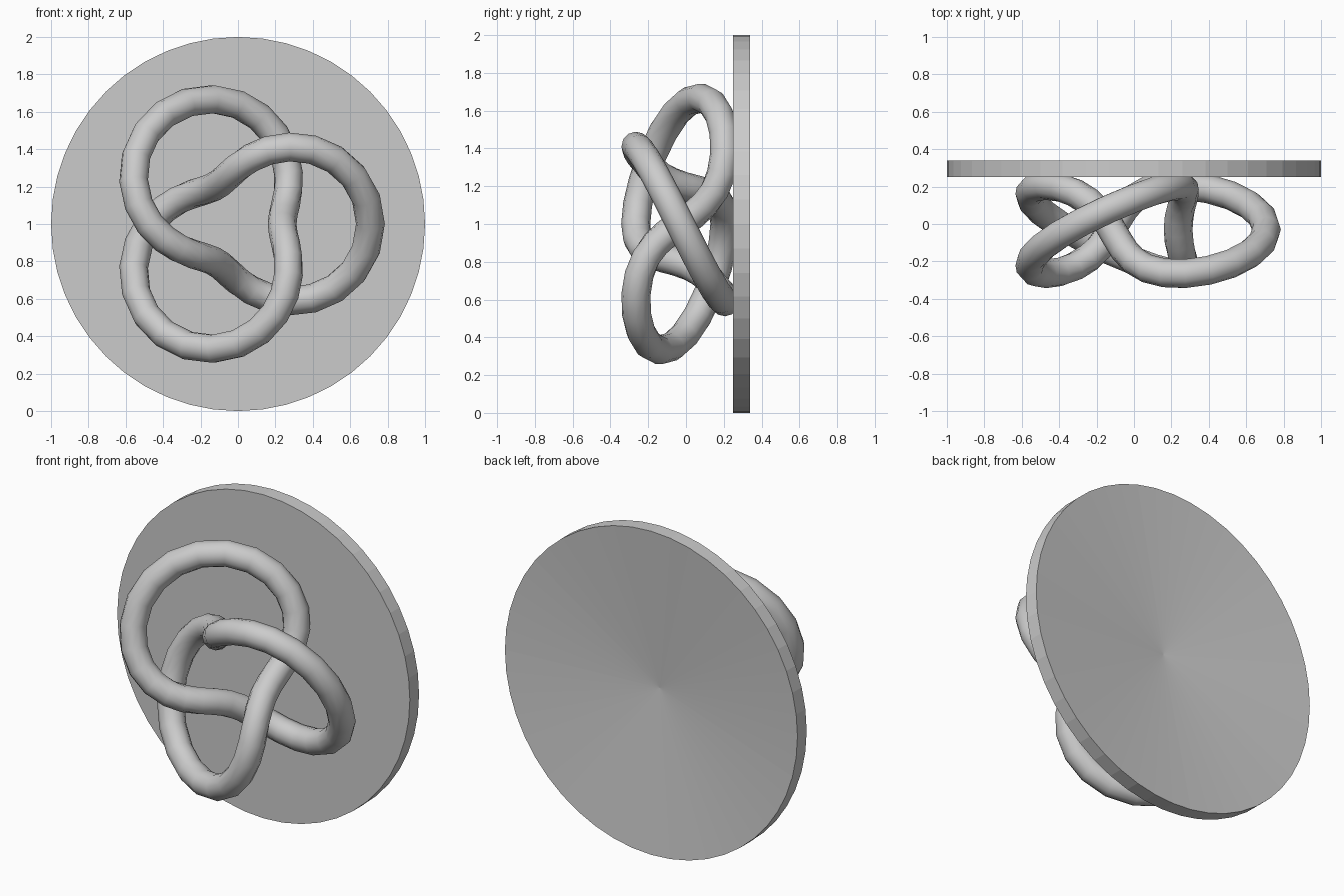
import bpy
import bmesh
from math import sin, cos, pi
from mathutils import Vector

cube = bpy.data.objects.get("Cube")
if cube:
    bpy.data.objects.remove(cube, do_unlink=True)

grey = bpy.data.materials.new("light_grey")
grey.use_nodes = True
colour = (0.6, 0.6, 0.6, 1)
grey.diffuse_color = colour
grey.node_tree.nodes["Principled BSDF"].inputs["Base Color"].default_value = colour


def finish(bm, name, smooth):
    bmesh.ops.recalc_face_normals(bm, faces=bm.faces)
    for face in bm.faces:
        face.smooth = smooth
    mesh = bpy.data.meshes.new(name)
    bm.to_mesh(mesh)
    bm.free()
    mesh.materials.append(grey)
    obj = bpy.data.objects.new(name, mesh)
    bpy.context.collection.objects.link(obj)
    return obj


# Trefoil knot: a round tube swept along a closed curve with three lobes
KNOT_RADIUS, TUBE_RADIUS = 0.472, 0.077
STEPS, SIDES = 64, 12
CENTRE = Vector((0, -0.03, 1))


def knot_point(u):
    r = KNOT_RADIUS * (2 + cos(1.5 * u)) / 2
    return Vector((r * cos(u), -KNOT_RADIUS * sin(1.5 * u) / 2, r * sin(u)))


bm = bmesh.new()
rings = []
for i in range(STEPS):
    u = 4 * pi * i / STEPS
    p, ahead = knot_point(u), knot_point(u + 0.01)
    tangent = ahead - p
    side = tangent.cross(p + ahead).normalized()
    out = side.cross(tangent).normalized()
    rings.append([bm.verts.new(CENTRE + p + TUBE_RADIUS * (
        cos(2 * pi * j / SIDES) * out + sin(2 * pi * j / SIDES) * side))
        for j in range(SIDES)])
for i in range(STEPS):
    a, b = rings[i], rings[(i + 1) % STEPS]
    for j in range(SIDES):
        k = (j + 1) % SIDES
        bm.faces.new((a[j], a[k], b[k], b[j]))
finish(bm, "trefoil_knot", True)

# Backing disc: flat front, faceted rim, back dished to a shallow cone
SEGMENTS, FRONT, BACK = 48, 0.25, 0.34
bm = bmesh.new()
front, back = [
    [bm.verts.new((cos(2 * pi * i / SEGMENTS), y, 1 + sin(2 * pi * i / SEGMENTS)))
     for i in range(SEGMENTS)] for y in (FRONT, BACK)]
dish = bm.verts.new((0, FRONT + 0.006, 1))
bm.faces.new(front)
for i in range(SEGMENTS):
    k = (i + 1) % SEGMENTS
    bm.faces.new((front[i], front[k], back[k], back[i]))
    bm.faces.new((back[i], back[k], dish))
finish(bm, "backing_disc", False)
